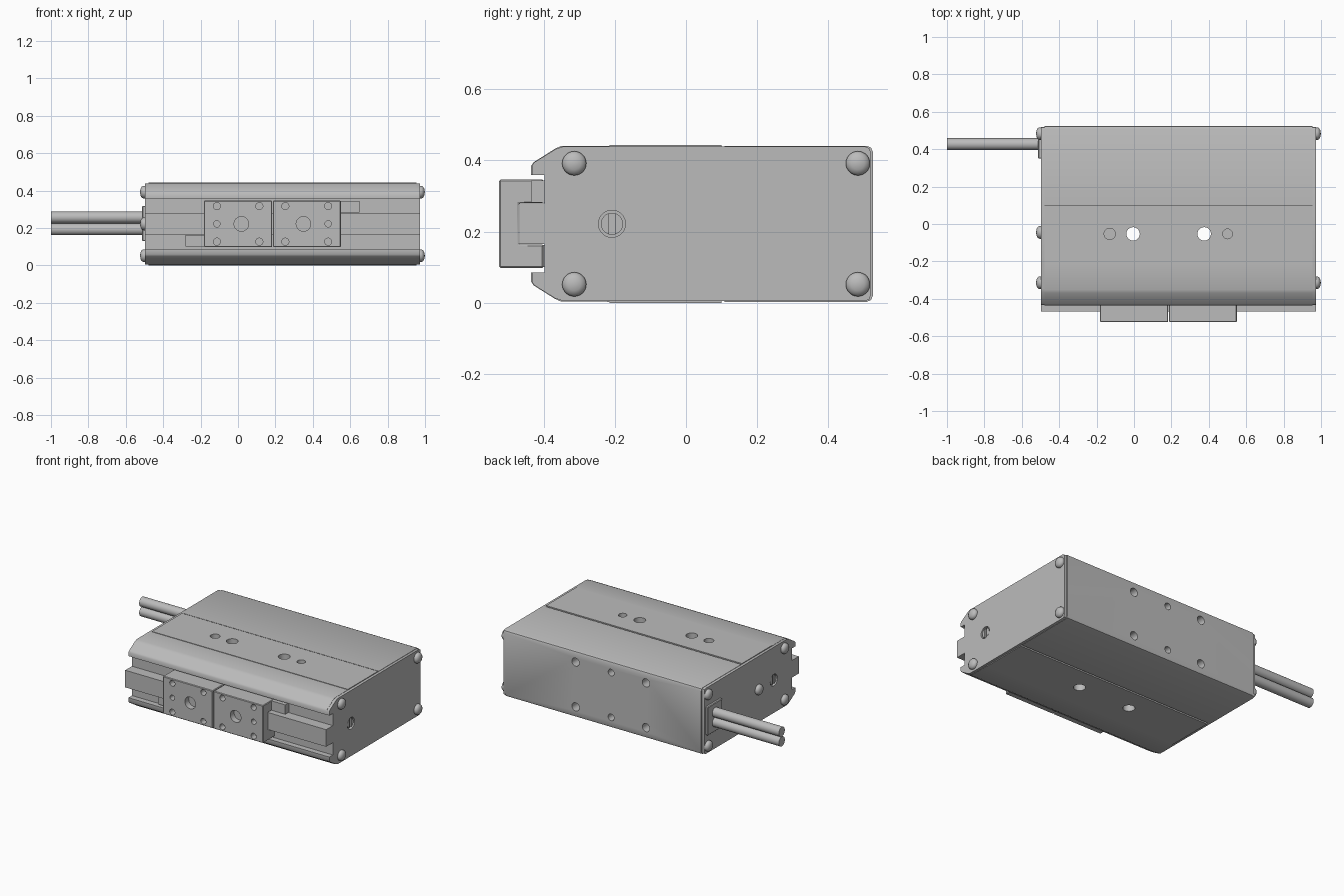
import bpy, bmesh, math
from mathutils import Matrix, Vector

if "Cube" in bpy.data.objects:
    bpy.data.objects.remove(bpy.data.objects["Cube"], do_unlink=True)

MID = 0.222            # mid height of the housing
LEFT, RIGHT = -0.497, 0.972
PLATE = 0.018

grey = bpy.data.materials.new("light grey metal")
grey.use_nodes = True
grey.diffuse_color = (0.5, 0.5, 0.5, 1)
grey.node_tree.nodes["Principled BSDF"].inputs["Base Color"].default_value = (0.5, 0.5, 0.5, 1)


def finish(bm, name):
    bmesh.ops.recalc_face_normals(bm, faces=bm.faces)
    mesh = bpy.data.meshes.new(name)
    bm.to_mesh(mesh)
    bm.free()
    mesh.materials.append(grey)
    obj = bpy.data.objects.new(name, mesh)
    bpy.context.collection.objects.link(obj)
    return obj


def extrude_x(name, profile, x0, x1):
    """Extrude a (y, z) outline from x0 to x1."""
    bm = bmesh.new()
    face = bm.faces.new([bm.verts.new((x0, y, z)) for y, z in profile])
    new = bmesh.ops.extrude_face_region(bm, geom=[face])["geom"]
    bmesh.ops.translate(bm, vec=(x1 - x0, 0, 0),
                        verts=[v for v in new if isinstance(v, bmesh.types.BMVert)])
    return finish(bm, name)


def box(name, x0, x1, y0, y1, z0, z1):
    return extrude_x(name, [(y0, z0), (y1, z0), (y1, z1), (y0, z1)], x0, x1)


def mirrored(half):
    """Upper half outline (y, height above middle) mirrored downwards."""
    return [(y, MID + h) for y, h in half] + [(y, MID - h) for y, h in reversed(half)]


def add_cylinder(bm, centre, axis, radius, depth, sides=32):
    turn = Vector((0, 0, 1)).rotation_difference(Vector(axis)).to_matrix().to_4x4()
    bmesh.ops.create_cone(bm, cap_ends=True, segments=sides, radius1=radius,
                          radius2=radius, depth=depth,
                          matrix=Matrix.Translation(centre) @ turn)


def cylinder(name, centre, axis, radius, depth):
    bm = bmesh.new()
    add_cylinder(bm, centre, axis, radius, depth)
    return finish(bm, name)


def bake(obj):
    """Replace the mesh with its modified result."""
    graph = bpy.context.evaluated_depsgraph_get()
    mesh = bpy.data.meshes.new_from_object(obj.evaluated_get(graph))
    obj.modifiers.clear()
    obj.data = mesh


def bevel(obj, width, segments=2):
    mod = obj.modifiers.new("edge", "BEVEL")
    mod.width, mod.segments = width, segments
    bake(obj)


def subtract(obj, cutter):
    mod = obj.modifiers.new("cut", "BOOLEAN")
    mod.operation, mod.solver, mod.object = "DIFFERENCE", "EXACT", cutter
    bake(obj)
    bpy.data.objects.remove(cutter, do_unlink=True)


def drill(obj, holes):
    """holes: list of (centre, axis, radius, total depth)."""
    bm = bmesh.new()
    for hole in holes:
        add_cylinder(bm, *hole)
    subtract(obj, finish(bm, "hole_cutter"))


# Housing: chamfered front, shallow raised panel, seam groove, rounded back
body = extrude_x("housing", mirrored([
    (-0.398, 0.137), (-0.435, 0.137), (-0.435, 0.163), (-0.428, 0.173),
    (-0.368, 0.211), (-0.352, 0.218), (-0.215, 0.219), (-0.215, 0.222),
    (0.1, 0.222), (0.1, 0.213), (0.108, 0.213), (0.108, 0.219),
    (0.508, 0.219), (0.52, 0.214), (0.525, 0.202)]),
    LEFT + PLATE, RIGHT - PLATE)
holes = [((x, -0.053, MID), (0, 0, 1), 0.036, 1) for x in (-0.005, 0.375)]
holes += [((x, -0.053, 0.444), (0, 0, 1), r, 0.1) for x, r in ((-0.13, 0.03), (0.5, 0.026))]
holes += [((x, 0.525, MID + s * 0.148), (0, 1, 0), r, 0.12)
          for x, r in ((-0.075, 0.027), (0.18, 0.022), (0.44, 0.027)) for s in (-1, 1)]
drill(body, holes)

# End plates, each with a recessed slotted screw and domed corner bolts
plate_outline = mirrored([
    (-0.398, 0.137), (-0.433, 0.137), (-0.433, 0.163), (-0.426, 0.173),
    (-0.366, 0.21), (-0.345, 0.217), (0.503, 0.217), (0.515, 0.212), (0.519, 0.2)])


def dome(name, x, y, z, out):
    bm = bmesh.new()
    outline = [(0, 0.034), (0.009, 0.034), (0.018, 0.029), (0.024, 0.018), (0.027, 0)]
    verts = [bm.verts.new((x + out * h, y, z + r)) for h, r in outline]
    edges = [bm.edges.new(pair) for pair in zip(verts, verts[1:])]
    bmesh.ops.spin(bm, geom=verts + edges, cent=(x, y, z), axis=(1, 0, 0),
                   angle=math.tau, steps=28, use_merge=True)
    bmesh.ops.remove_doubles(bm, verts=bm.verts, dist=0.0001)
    finish(bm, name)


for side, x, out in (("right", LEFT, -1), ("left", RIGHT, 1)):
    inner = x - out * PLATE
    plate = extrude_x(side + "_end_plate", plate_outline, min(x, inner), max(x, inner))
    drill(plate, [((x, -0.208, MID), (1, 0, 0), 0.038, 0.1)])
    screw = cylinder(side + "_slotted_screw", (x - out * 0.012, -0.208, MID),
                     (1, 0, 0), 0.031, 0.016)
    subtract(screw, box("slot_cutter", x - 0.012, x + 0.012, -0.217, -0.199, 0.1, 0.35))
    for y in (-0.314, 0.483):
        for s in (-1, 1):
            dome(side + "_corner_bolt", x, y, MID + s * 0.17, out)
dome("right_middle_bolt", LEFT, -0.045, MID, -1)

# Cable outlet and twin cables
outlet = box("cable_outlet", LEFT - 0.016, LEFT + 0.01, 0.35, 0.505, 0.13, 0.318)
bevel(outlet, 0.004, 1)
for z in (0.257, 0.193):
    cylinder("cable", (-0.745, 0.427, z), (1, 0, 0), 0.0315, 0.51)

# Guide rail along the front
rail = box("guide_rail", LEFT, RIGHT, -0.468, -0.39, 0.166, 0.279)

# Carriage: two C-shaped blocks riding on the rail
c_outline = mirrored([(-0.47, 0.058), (-0.4, 0.058), (-0.4, 0.124), (-0.525, 0.124)])
c_outline = c_outline[:4] + c_outline[4:]
for name, x0, x1, big, columns in (
        ("right_carriage", -0.182, 0.183, 0.018, (-0.113, 0.114)),
        ("left_carriage", 0.187, 0.55, 0.35, (0.482, 0.253))):
    block = extrude_x(name, c_outline, x0, x1)
    bevel(block, 0.004, 1)
    front = (0, 1, 0)
    holes = [((x, -0.525, MID + s * 0.095), front, 0.019, 0.08)
             for x in columns for s in (-1, 1)]
    holes += [((big, -0.525, MID), front, 0.039, 0.08),
              ((columns[0], -0.525, MID), front, 0.017, 0.08)]
    drill(block, holes)

# Travel stops beside the rail
box("upper_stop", 0.32, 0.65, -0.435, -0.39, 0.282, 0.344)
box("lower_stop", -0.28, 0.05, -0.435, -0.39, 0.1, 0.163)

# Smooth rounded surfaces while keeping crisp edges
for obj in bpy.context.scene.objects:
    if obj.type == "MESH":
        bpy.ops.object.select_all(action="DESELECT")
        obj.select_set(True)
        bpy.context.view_layer.objects.active = obj
        bpy.ops.object.shade_smooth_by_angle(angle=math.radians(35))
